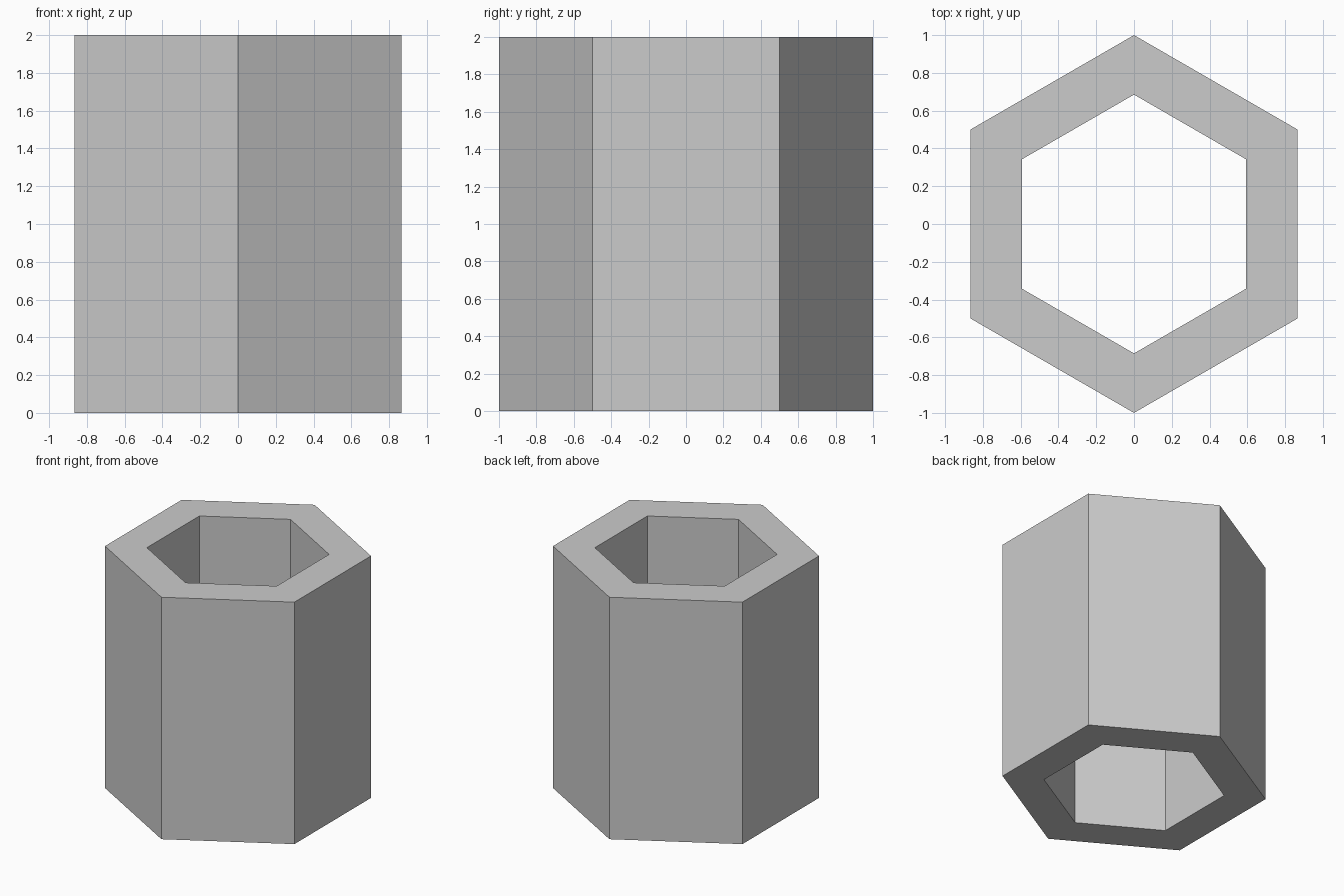
import bpy, bmesh, math

if "Cube" in bpy.data.objects:
    bpy.data.objects.remove(bpy.data.objects["Cube"])

SIDES, OUTER, INNER, HEIGHT = 6, 1.0, 0.685, 2.0


def ring(bm, radius, z):
    # Hexagon loop with a corner pointing along +y
    angles = [math.pi / 2 + math.tau * i / SIDES for i in range(SIDES)]
    return [bm.verts.new((radius * math.cos(a), radius * math.sin(a), z)) for a in angles]


# Hexagonal tube: four loops joined into outer wall, top rim, inner wall, bottom rim
bm = bmesh.new()
loops = [ring(bm, OUTER, 0), ring(bm, OUTER, HEIGHT),
         ring(bm, INNER, HEIGHT), ring(bm, INNER, 0)]
for k in range(4):
    a, b = loops[k], loops[(k + 1) % 4]
    for i in range(SIDES):
        j = (i + 1) % SIDES
        bm.faces.new((a[i], a[j], b[j], b[i]))
bmesh.ops.recalc_face_normals(bm, faces=bm.faces)

mesh = bpy.data.meshes.new("hexagonal_tube")
bm.to_mesh(mesh)
bm.free()
bpy.context.collection.objects.link(bpy.data.objects.new("hexagonal_tube", mesh))
